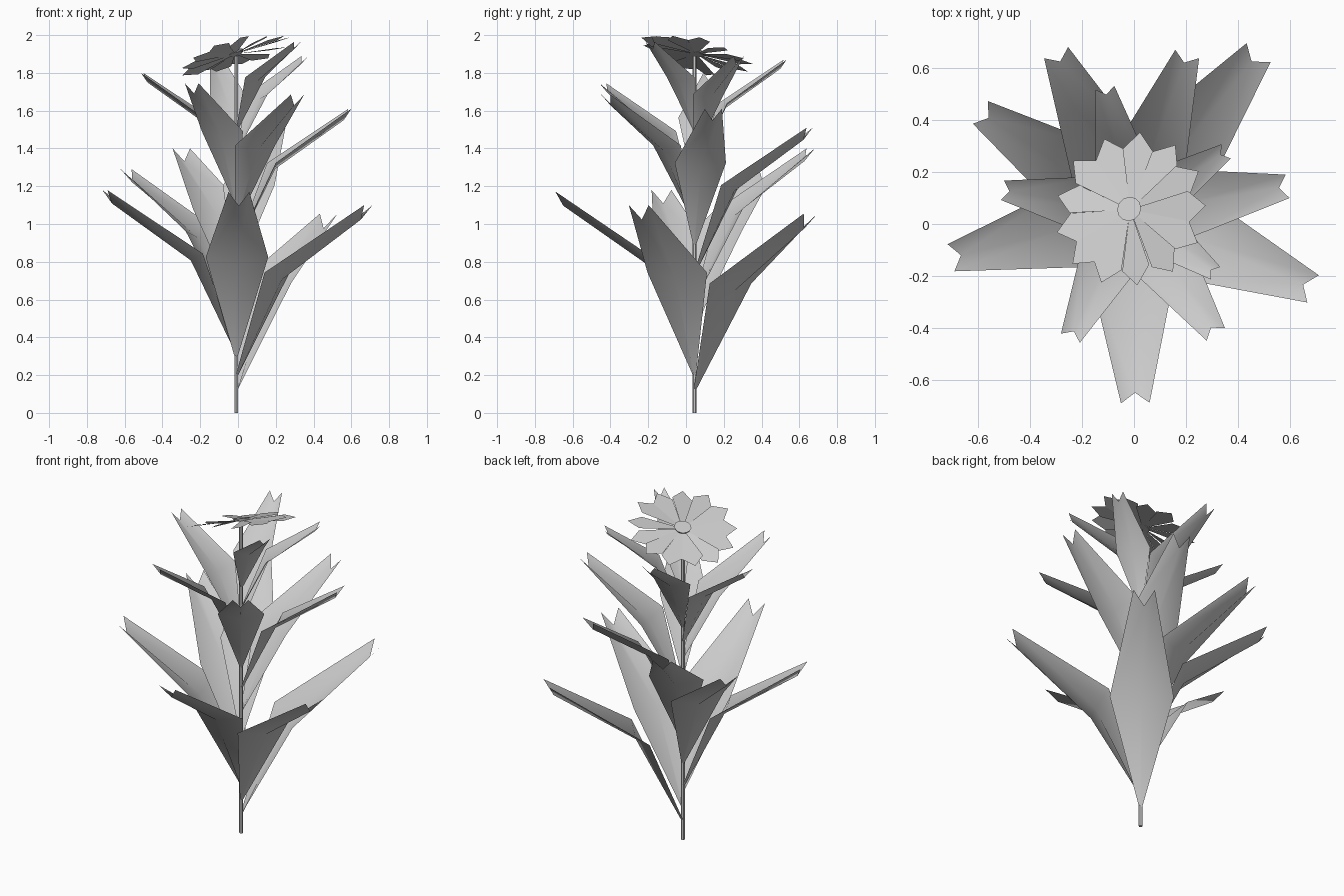
import bpy, bmesh, math, random
from mathutils import Vector, Matrix

if "Cube" in bpy.data.objects:
    bpy.data.objects.remove(bpy.data.objects["Cube"])

random.seed(4)
SX, SY = -0.01, 0.045          # stem position


def make(name, verts, faces, smooth=True):
    me = bpy.data.meshes.new(name)
    me.from_pydata([tuple(v) for v in verts], [], faces)
    for p in me.polygons:
        p.use_smooth = smooth
    ob = bpy.data.objects.new(name, me)
    bpy.context.collection.objects.link(ob)
    return ob


# stem
bpy.ops.mesh.primitive_cylinder_add(vertices=6, radius=0.011, depth=1.89,
                                    location=(SX, SY, 0.945))
bpy.context.object.name = "stem"


# leaf: creased sheet, wide shoulder, two-pointed tip
def leaf(i, tx, ty, tz):
    dx, dy = tx - SX, ty - SY
    s = math.hypot(dx, dy)
    out = Vector((dx / s, dy / s, 0))
    side = Vector((-out.y, out.x, 0))
    base = Vector((SX, SY, tz - 1.19 * s))
    # (outward, sideways, up) in units of leaf length
    prof = [(0.0, -0.01, 0.0), (0.012, 0, 0.0), (0.0, 0.01, 0.0),
            (0.31, -0.225, 0.72), (0.345, 0, 0.67), (0.31, 0.225, 0.72),
            (1.0, -0.075, 1.19), (0.945, 0, 1.09), (1.0, 0.075, 1.19)]
    v = [base + s * (out * r + side * w + Vector((0, 0, h))) for r, w, h in prof]
    make(f"leaf_{i + 1}", v,
         [(0, 1, 4, 3), (1, 2, 5, 4), (3, 4, 7, 6), (4, 5, 8, 7)])


# leaf tips spiralling up the stem
tips = [(0.48, 0.66, 1.055), (0.69, -0.25, 1.10), (0.005, -0.69, 1.17),
        (-0.705, -0.13, 1.18), (-0.592, 0.43, 1.29), (-0.30, 0.66, 1.40),
        (0.205, 0.655, 1.51), (0.592, 0.145, 1.61), (0.315, -0.425, 1.685),
        (-0.245, -0.44, 1.745), (-0.507, 0.13, 1.80), (-0.112, 0.525, 1.87),
        (0.355, 0.28, 1.89), (0.315, -0.19, 1.965)]
for i, t in enumerate(tips):
    leaf(i, *t)

# tilted flower head
tilt = Vector((0, 0, 1)).rotation_difference(Vector((-0.30, 0.24, 1)).normalized())
head = Matrix.Translation((-0.015, 0.055, 1.90)) @ tilt.to_matrix().to_4x4()

# petals
N = 13
for i in range(N):
    a = math.radians(84) + i * 2 * math.pi / N
    m = (head @ Matrix.Rotation(a, 4, 'Z')
         @ Matrix.Rotation(random.uniform(-0.05, 0.06), 4, 'Y')
         @ Matrix.Rotation(random.uniform(0.05, 0.25), 4, 'X'))
    pts = [(0.03, -0.008), (0.235, -0.06), (0.305, 0), (0.235, 0.06), (0.03, 0.008)]
    make(f"petal_{i + 1}", [m @ Vector((x, y, 0)) for x, y in pts],
         [(0, 1, 2, 3, 4)], False)

# flower centre
bm = bmesh.new()
bmesh.ops.create_cone(bm, cap_ends=True, segments=12, radius1=0.04, radius2=0.048,
                      depth=0.015, matrix=head @ Matrix.Translation((0, 0, 0.006)))
me = bpy.data.meshes.new("flower_centre")
bm.to_mesh(me)
bm.free()
bpy.context.collection.objects.link(bpy.data.objects.new("flower_centre", me))
